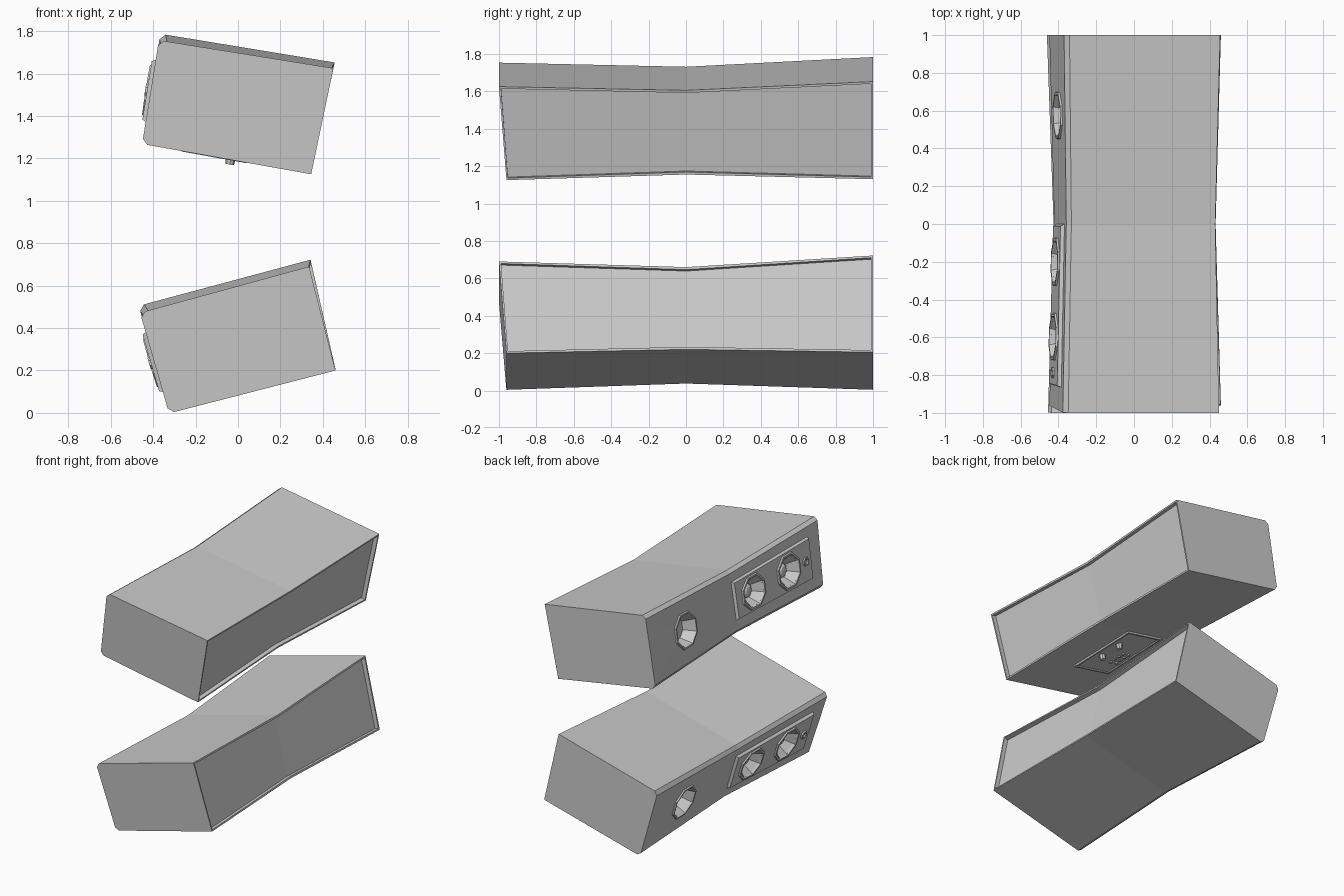
import bpy, bmesh, math
from mathutils import Matrix, Vector

if "Cube" in bpy.data.objects:
    bpy.data.objects.remove(bpy.data.objects["Cube"])

# Local frame of a cabinet: x = depth from driver face, y = length, z = height
D, H, MID = 0.80, 0.49, 0.25

# Cabinet corners (x, z) at y = -1, 0, 1, in the order
# front-bottom, back-bottom, back-top, front-top
UPPER = {-1: [(-.452, 1.268), (.345, 1.125), (.45, 1.625), (-.373, 1.757)],
         0: [(-.425, 1.29), (.325, 1.155), (.43, 1.605), (-.355, 1.735)],
         1: [(-.452, 1.268), (.345, 1.13), (.456, 1.652), (-.366, 1.787)]}
LOWER = {-1: [(-.325, -.002), (.46, .2), (.335, .69), (-.462, .472)],
         0: [(-.305, .032), (.432, .22), (.325, .66), (-.432, .455)],
         1: [(-.325, -.002), (.46, .205), (.342, .722), (-.468, .505)]}


def warp(obj, stations):
    """Bend a straight local part into the waisted, tilted cabinet shape."""
    def corners(y, a, b, t):
        return [Vector(p).lerp(Vector(q), t) for p, q in zip(stations[a], stations[b])]
    for vert in obj.data.vertices:
        x, y, z = vert.co
        c = corners(y, -1, 0, y + 1) if y < 0 else corners(y, 0, 1, y)
        u, v = x / D, z / H
        p = c[0].lerp(c[1], u).lerp(c[3].lerp(c[2], u), v)
        vert.co = (p.x, y + 0.04 * (1 - v) * max(0, -y) ** 4, p.y)


def finish(bm, name):
    bmesh.ops.recalc_face_normals(bm, faces=bm.faces)
    me = bpy.data.meshes.new(name)
    bm.to_mesh(me)
    bm.free()
    obj = bpy.data.objects.new(name, me)
    bpy.context.collection.objects.link(obj)
    return obj


def cabinet(name):
    c = 0.024
    section = [(c, 0), (D, 0), (D, H), (c, H), (0, H - c), (0, c)]
    bm = bmesh.new()
    rings = [[bm.verts.new((x, y, z)) for x, z in section] for y in (-1, 0, 1)]
    for a, b in zip(rings, rings[1:]):
        for i in range(6):
            j = (i + 1) % 6
            bm.faces.new((a[i], a[j], b[j], b[i]))
    bm.faces.new(rings[0])
    bm.faces.new(rings[-1])
    bmesh.ops.recalc_face_normals(bm, faces=bm.faces)
    back = [f for f in bm.faces if f.normal.x > 0.9]
    bmesh.ops.inset_region(bm, faces=back, thickness=0.015)
    bmesh.ops.translate(bm, verts=list({v for f in back for v in f.verts}), vec=(0, 0, 0))
    walls = bmesh.ops.extrude_face_region(bm, geom=back)
    moved = [g for g in walls['geom'] if isinstance(g, bmesh.types.BMVert)]
    bmesh.ops.translate(bm, verts=moved, vec=(-0.03, 0, 0))
    bmesh.ops.delete(bm, geom=[f for f in back if f.is_valid], context='FACES_ONLY')
    return finish(bm, name)


def plate(name, axis, base, top, a, b, slope):
    """Raised plate with sloping rim; a and b are its two in-plane ranges."""
    def ring(level, s):
        pts = [(a[0] + s, b[0] + s), (a[1] - s, b[0] + s), (a[1] - s, b[1] - s), (a[0] + s, b[1] - s)]
        return [bm.verts.new((level, p, q) if axis == 'X' else (p, q, level)) for p, q in pts]
    bm = bmesh.new()
    lo, hi = ring(base, 0), ring(top, slope)
    bm.faces.new(lo)
    bm.faces.new(hi)
    for i in range(4):
        j = (i + 1) % 4
        bm.faces.new((lo[i], lo[j], hi[j], hi[i]))
    return finish(bm, name)


def octagon(name, y, profile):
    """Eight-sided lathe about the depth axis from (radius, depth) points."""
    bm = bmesh.new()
    rings = []
    for r, x in profile:
        angles = [math.pi * (2 * k + 1) / 8 for k in range(8)]
        rings.append([bm.verts.new((x, y + r * math.cos(t), MID + r * math.sin(t))) for t in angles])
    for p, q in zip(rings, rings[1:]):
        for i in range(8):
            j = (i + 1) % 8
            bm.faces.new((p[i], p[j], q[j], q[i]))
    bm.faces.new(rings[-1])
    obj = finish(bm, name)
    obj.data.flip_normals() if obj.data.polygons[0].normal.x > 0 else None
    return obj


def cut(obj, y, r, depth):
    cutter = octagon("cutter", y, [(0.001, -.1), (r, -.1), (r, depth), (0.001, depth)])
    bm = bmesh.new()
    bm.from_mesh(cutter.data)
    bmesh.ops.remove_doubles(bm, verts=bm.verts, dist=0.003)
    bmesh.ops.recalc_face_normals(bm, faces=bm.faces)
    bm.to_mesh(cutter.data)
    bm.free()
    mod = obj.modifiers.new("hole", 'BOOLEAN')
    mod.operation, mod.solver, mod.object = 'DIFFERENCE', 'EXACT', cutter
    bpy.context.view_layer.objects.active = obj
    bpy.ops.object.modifier_apply(modifier=mod.name)
    bpy.data.objects.remove(cutter)


def stud(name, x, y, r, h, sides):
    bm = bmesh.new()
    bmesh.ops.create_cone(bm, cap_ends=True, segments=sides, radius1=r * .85, radius2=r,
                          depth=h, matrix=Matrix.Translation((x, y, -h / 2)))
    return finish(bm, name)


DRIVER = [(.138, -.018), (.132, -.03), (.118, -.03), (.108, -.012), (.06, .05),
          (.052, .035), (.03, .02), (.006, .018)]
PORT = [(.135, .002), (.13, -.01), (.118, -.01), (.11, .005), (.08, .08), (.004, .08)]
TWEETER = [(.033, -.018), (.03, -.03), (.021, -.03), (.014, -.021), (.003, -.021)]


def speaker(label, stations):
    body = cabinet(label + "_cabinet")
    baffle = plate(label + "_driver_plate", 'X', .002, -.02, (-.87, 0), (MID - .15, MID + .15), .01)
    parts = [body, baffle, octagon(label + "_port", .575, PORT)]
    cut(body, .575, .118, .1)
    for i, y in enumerate((-.2, -.6)):
        cut(body, y, .112, .07)
        cut(baffle, y, .112, .07)
        parts.append(octagon(f"{label}_driver_{i + 1}", y, DRIVER))
    parts.append(octagon(label + "_small_driver", -.795, TWEETER))
    # Control plate under the upper cabinet
    if label == "upper":
        parts.append(plate("control_plate", 'Z', .002, -.005, (.18, .5), (-.6, -.01), .006))
        for a, b in [((.18, .5), (-.6, -.58)), ((.18, .5), (-.03, -.01)),
                     ((.18, .2), (-.58, -.03)), ((.48, .5), (-.58, -.03))]:
            parts.append(plate("control_plate_rim", 'Z', 0, -.013, a, b, .003))
        for y in (-.38, -.2):
            parts.append(stud("knob", .42, y, .025, .04, 8))
        for i in range(4):
            for x in (.24, .29):
                parts.append(stud("socket", x, -.44 + .045 * i, .014, .014, 6))
    for p in parts:
        warp(p, stations)


speaker("upper", UPPER)
speaker("lower", LOWER)
